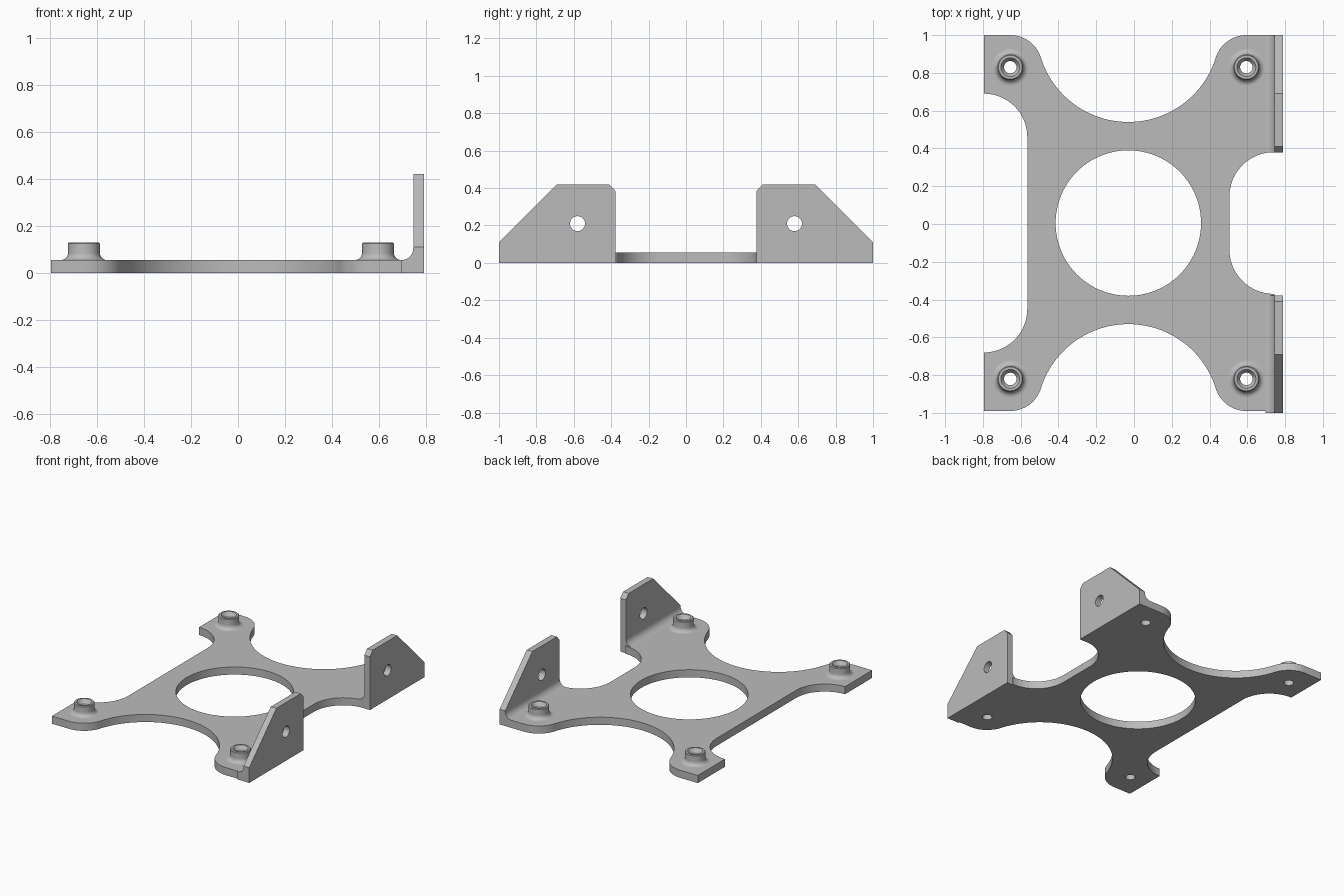
import bpy, bmesh, math

cube = bpy.data.objects.get("Cube")
if cube:
    bpy.data.objects.remove(cube)

mat = bpy.data.materials.new("bare_grey_metal")
mat.use_nodes = True
GREY = (0.5, 0.5, 0.5, 1)
mat.diffuse_color = GREY
for node in mat.node_tree.nodes:
    if node.type == 'BSDF_PRINCIPLED':
        node.inputs["Base Color"].default_value = GREY

parts = []
THICK = 0.055
MID_Y = 0.005       # symmetry line of the plate
MID_X = -0.03       # centre of bore and mounting holes
BOLT_X, BOLT_Y, BOLT_R = 0.625, 0.825, 0.033


def arc(cx, cy, r, a0, a1, n):
    angles = [math.radians(a0 + (a1 - a0) * i / n) for i in range(n + 1)]
    return [(cx + r * math.cos(a), cy + r * math.sin(a)) for a in angles]


def circle(cx, cy, r, n=48):
    return arc(cx, cy, r, 0, 360, n)[:-1]


def finish(name, bm):
    bmesh.ops.recalc_face_normals(bm, faces=bm.faces[:])
    mesh = bpy.data.meshes.new(name)
    bm.to_mesh(mesh)
    bm.free()
    mesh.materials.append(mat)
    obj = bpy.data.objects.new(name, mesh)
    bpy.context.collection.objects.link(obj)
    parts.append(obj)


def prism(name, loops, place, push):
    """Fill an outline with holes and extrude it by the push vector."""
    bm = bmesh.new()
    edges = []
    for loop in loops:
        vs = [bm.verts.new(place(*p)) for p in loop]
        edges += [bm.edges.new((vs[i - 1], vs[i])) for i in range(len(vs))]
    bmesh.ops.triangle_fill(bm, edges=edges, use_beauty=True)
    out = bmesh.ops.extrude_face_region(bm, geom=bm.faces[:])
    moved = [g for g in out["geom"] if isinstance(g, bmesh.types.BMVert)]
    bmesh.ops.translate(bm, verts=moved, vec=push)
    finish(name, bm)


def lathe(name, profile, cx, cy, n=48):
    """Spin a closed radius/height profile around a vertical axis."""
    bm = bmesh.new()
    rings = [[bm.verts.new((x, y, z)) for x, y in circle(cx, cy, r, n)]
             for r, z in profile]
    for k in range(len(rings)):
        a, b = rings[k - 1], rings[k]
        for i in range(n):
            bm.faces.new((a[i - 1], a[i], b[i], b[i - 1]))
    finish(name, bm)


# Base plate: one half of the outline, then its mirror image
tangent = math.degrees(math.atan2(0.195, 0.625))
half = arc(0.74, 0.145, 0.235, 180, 90, 20)
half += [(0.745, 0.38), (0.745, 1.0)]
half += arc(MID_X + BOLT_X, 0.83, 0.17, 90, 180 - tangent, 14)
half += arc(MID_X, 1.025, 0.485, -tangent, tangent - 180, 48)[1:-1]
half += arc(MID_X - BOLT_X, 0.83, 0.17, tangent, 90, 14)
half += [(-0.795, 1.0)]
half += arc(-0.795, 0.46, 0.23, 90, 0, 20)
outline = half + [(x, 2 * MID_Y - y) for x, y in reversed(half)]

bolts = [(MID_X + sx * BOLT_X, MID_Y + sy * BOLT_Y)
         for sx in (-1, 1) for sy in (-1, 1)]
holes = [circle(MID_X, MID_Y, 0.385, 96)]
holes += [circle(x, y, BOLT_R) for x, y in bolts]
prism("base_plate", [outline] + holes, lambda x, y: (x, y, 0), (0, 0, THICK))

# Raised bosses with a flared foot and countersunk hole
boss = [(BOLT_R, 0.054), (0.098, 0.054)]
boss += arc(0.098, THICK + 0.03, 0.03, 270, 180, 8)
boss += [(0.068, 0.125), (0.063, 0.13), (0.05, 0.13), (BOLT_R, 0.105)]
for i, (x, y) in enumerate(bolts):
    lathe(f"boss_{i + 1}", boss, x, y)

# Upright tabs with clipped corners, a hole and a rounded inner bend
tab = [(1.0, 0), (1.0, 0.11), (0.69, 0.42), (0.41, 0.42), (0.378, 0.385), (0.378, 0)]
bend = [(0.695, 0), (0.745, 0)] + arc(0.695, 0.105, 0.05, 0, -90, 10)
for side, s in (("back", 1), ("front", -1)):
    prism(f"{side}_tab", [tab, circle(0.58, 0.21, 0.04)],
          lambda y, z: (0.745, s * y, z), (0.045, 0, 0))
    prism(f"{side}_tab_bend", [bend],
          lambda x, z: (x, s * 0.378, z), (0, s * 0.622, 0))

# Smooth the curved walls, keep crisp edges
bpy.ops.object.select_all(action='DESELECT')
for obj in parts:
    obj.select_set(True)
bpy.context.view_layer.objects.active = parts[0]
bpy.ops.object.shade_smooth_by_angle(angle=math.radians(30))
